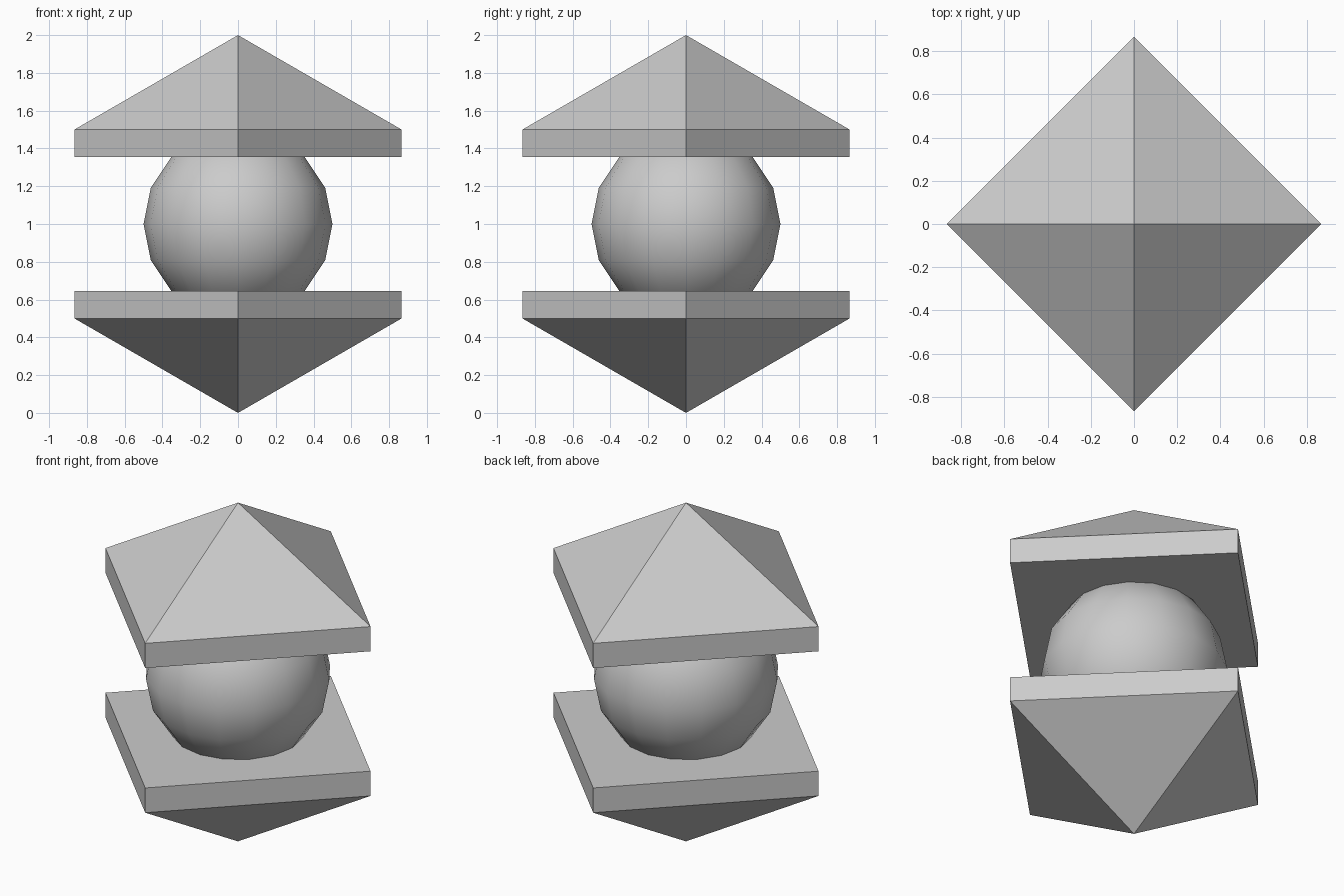
import bpy
import bmesh
import math

cube = bpy.data.objects.get("Cube")
if cube:
    bpy.data.objects.remove(cube, do_unlink=True)

# Single plain grey
grey = bpy.data.materials.new("light_grey")
grey.use_nodes = True
colour = (0.6, 0.6, 0.6, 1)
grey.diffuse_color = colour
grey.node_tree.nodes["Principled BSDF"].inputs["Base Color"].default_value = colour

MID = 1.0           # height of the ball centre
BALL_RADIUS = 0.5
INNER = 0.354       # distance from the centre to each slab's inner face
OUTER = 0.5         # distance from the centre to the base of each pyramid
HALF_WIDTH = 0.866  # corner distance of the square slabs


def add_object(name, bm):
    mesh = bpy.data.meshes.new(name)
    bm.to_mesh(mesh)
    bm.free()
    mesh.materials.append(grey)
    obj = bpy.data.objects.new(name, mesh)
    bpy.context.collection.objects.link(obj)
    return obj


def pyramid_cap(name, side):
    """Square slab with a pyramid on its outer face; side is +1 up, -1 down."""
    bm = bmesh.new()
    rings = []
    for height in (INNER, OUTER):
        rings.append([bm.verts.new((HALF_WIDTH * math.cos(i * math.pi / 2),
                                    HALF_WIDTH * math.sin(i * math.pi / 2),
                                    MID + side * height)) for i in range(4)])
    inner, outer = rings
    apex = bm.verts.new((0, 0, MID + side))
    bm.faces.new(inner)
    for i in range(4):
        j = (i + 1) % 4
        bm.faces.new((inner[i], inner[j], outer[j], outer[i]))
        bm.faces.new((outer[i], outer[j], apex))
    bmesh.ops.recalc_face_normals(bm, faces=bm.faces)
    return add_object(name, bm)


# Matching caps above and below
pyramid_cap("top_cap", 1)
pyramid_cap("bottom_cap", -1)

# Smooth low-poly ball held between the caps
bm = bmesh.new()
bmesh.ops.create_uvsphere(bm, u_segments=16, v_segments=8, radius=BALL_RADIUS)
for face in bm.faces:
    face.smooth = True
ball = add_object("centre_ball", bm)
ball.location.z = MID
